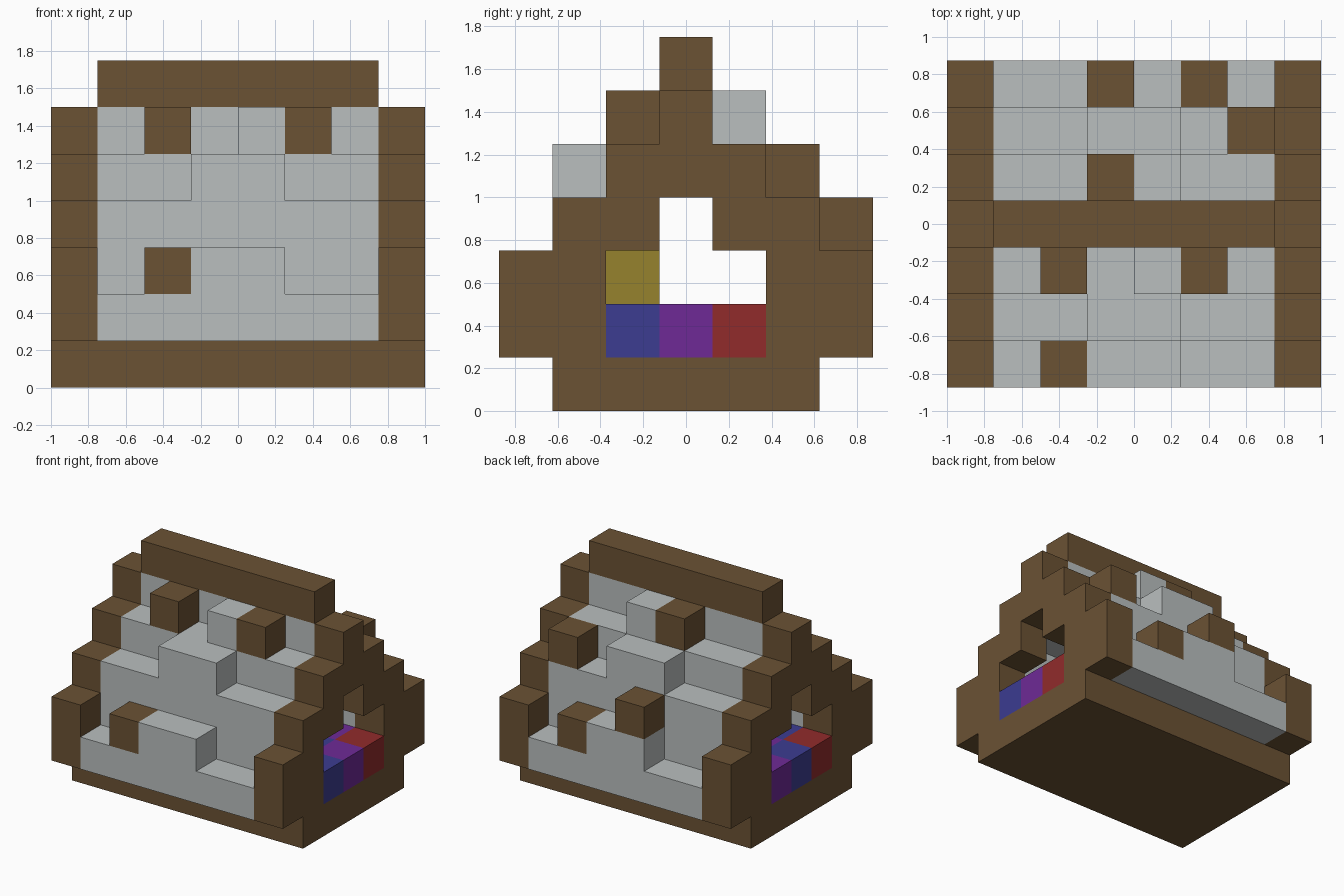
import bpy
import bmesh
from mathutils import Vector

cube = bpy.data.objects.get("Cube")
if cube:
    bpy.data.objects.remove(cube, do_unlink=True)

SIZE = 0.25                          # edge of one block
ORIGIN = Vector((-1, -0.875, 0))
COLOURS = {
    "brown_wood": (0.147, 0.084, 0.034),
    "pale_grey": (0.49, 0.52, 0.52),
    "blue": (0.045, 0.045, 0.283),
    "purple": (0.156, 0.023, 0.305),
    "red": (0.283, 0.024, 0.024),
    "yellow": (0.305, 0.223, 0.026),
}


def make_material(name, rgb):
    mat = bpy.data.materials.new(name)
    mat.use_nodes = True
    colour = (*rgb, 1)
    mat.diffuse_color = colour
    mat.node_tree.nodes["Principled BSDF"].inputs["Base Color"].default_value = colour
    return mat


MATERIALS = {name: make_material(name, rgb) for name, rgb in COLOURS.items()}
cells = {}                           # block position -> (part, colour)


def fill(part, colour, xs, ys, zs):
    """Fill inclusive block ranges with one part."""
    for x in range(xs[0], xs[1] + 1):
        for y in range(ys[0], ys[1] + 1):
            for z in range(zs[0], zs[1] + 1):
                cells[x, y, z] = (part, colour)


def one(part, colour, x, y, z):
    fill(part, colour, (x, x), (y, y), (z, z))


# Base slab
fill("base", "brown_wood", (0, 7), (1, 5), (0, 0))

# Stepped end walls with a stepped opening
for name, x in (("right_end_wall", 0), ("left_end_wall", 7)):
    for inset, (low, high) in enumerate(((1, 2), (1, 3), (1, 4), (1, 5))):
        fill(name, "brown_wood", (x, x), (inset, 6 - inset), (low, high))
    for y, z in ((2, 2), (3, 2), (4, 2), (3, 3)):
        del cells[x, y, z]

# Roof shell, mirrored front to back
for name, side in (("front_roof", lambda y: y), ("back_roof", lambda y: 6 - y)):
    for y, low, high in ((0, 1, 1), (1, 1, 3), (2, 4, 4)):
        fill(name, "pale_grey", (1, 6), (side(y), side(y)), (low, high))
    # Raised bumps on the lower two steps
    fill(name, "pale_grey", (3, 4), (side(0), side(0)), (2, 2))
    fill(name, "pale_grey", (3, 4), (side(1), side(1)), (4, 4))
    one(name, "pale_grey", 4, side(2), 5)
fill("roof_crest", "pale_grey", (1, 6), (3, 3), (5, 5))
fill("ridge_beam", "brown_wood", (1, 6), (3, 3), (6, 6))

# Loose wooden blocks on the roof
for x, y, z in ((2, 0, 2), (2, 2, 5), (5, 2, 5)):
    one("front_roof_blocks", "brown_wood", x, y, z)
for x, y, z in ((5, 6, 2), (3, 6, 3), (6, 5, 4), (3, 4, 5)):
    one("back_roof_blocks", "brown_wood", x, y, z)

# Diagonally striped floor and a yellow block inside
stripes = ("blue", "purple", "red")
for x in range(8):
    for row in range(3):
        one("striped_floor", stripes[(row + x - 7) % 3], x, row + 2, 1)
one("inner_block", "yellow", 3, 2, 2)


def build(part):
    """Make one mesh from the exposed faces of a part's blocks."""
    mine = {pos: colour for pos, (owner, colour) in cells.items() if owner == part}
    names = sorted(set(mine.values()))
    mesh = bpy.data.meshes.new(part)
    for name in names:
        mesh.materials.append(MATERIALS[name])
    bm = bmesh.new()
    for pos, colour in mine.items():
        centre = Vector(pos) + Vector((0.5, 0.5, 0.5))
        for axis in range(3):
            for sign in (-1, 1):
                normal = Vector((0, 0, 0))
                normal[axis] = sign
                beside = tuple(int(a + b) for a, b in zip(pos, normal))
                if beside in cells:
                    continue
                u = Vector((0, 0, 0))
                u[(axis + 1) % 3] = 0.5
                v = normal.cross(u)
                mid = centre + normal * 0.5
                corners = (mid - u - v, mid + u - v, mid + u + v, mid - u + v)
                face = bm.faces.new([bm.verts.new(ORIGIN + c * SIZE) for c in corners])
                face.material_index = names.index(colour)
    bmesh.ops.remove_doubles(bm, verts=bm.verts, dist=0.001)
    bmesh.ops.dissolve_limit(bm, angle_limit=0.01, verts=bm.verts, edges=bm.edges,
                             delimit={'MATERIAL'})
    bm.to_mesh(mesh)
    bm.free()
    bpy.context.scene.collection.objects.link(bpy.data.objects.new(part, mesh))


for part_name in sorted({owner for owner, _ in cells.values()}):
    build(part_name)
